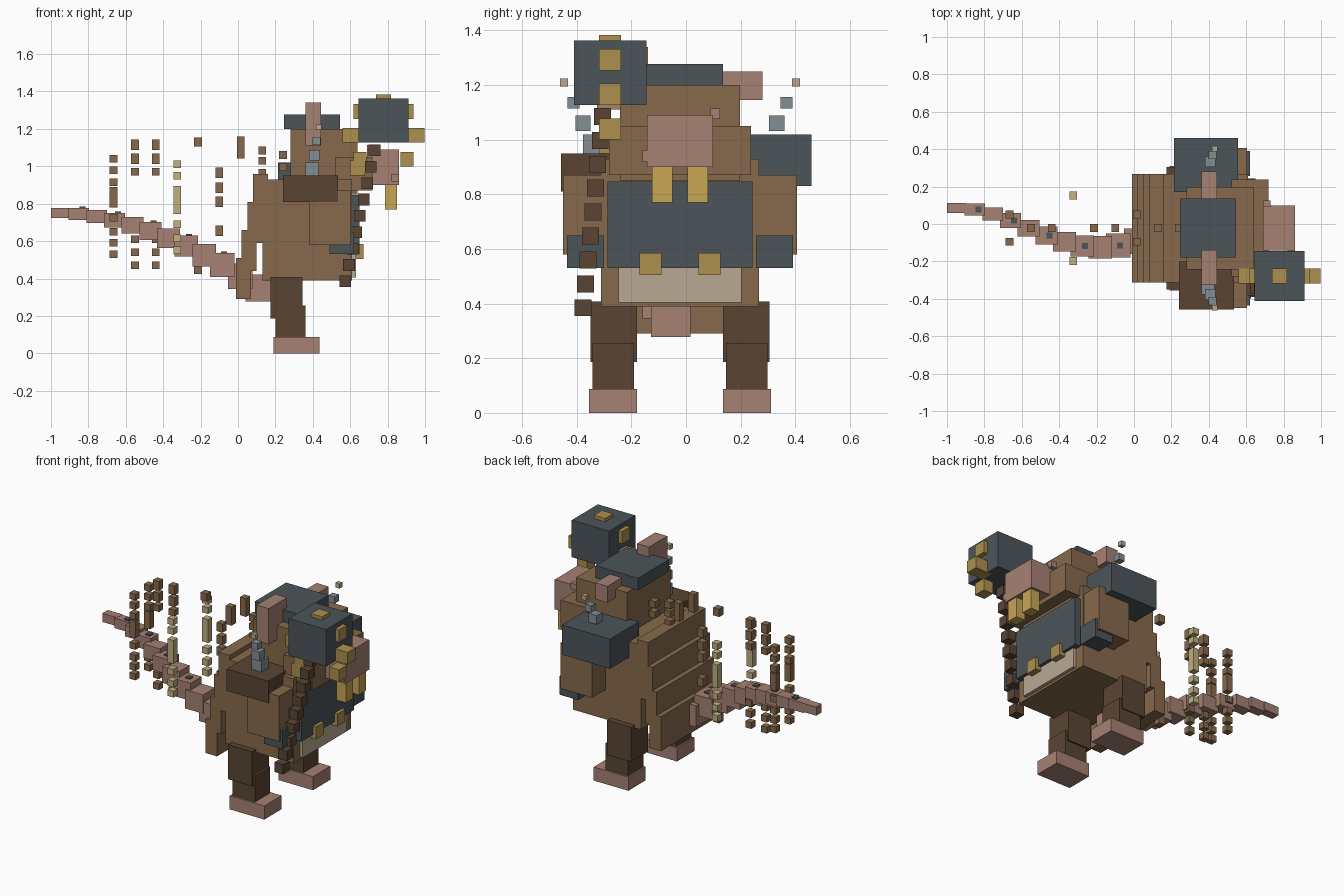
import bpy
import bmesh
from math import cos, pi
from mathutils import Matrix, Vector

if "Cube" in bpy.data.objects:
    bpy.data.objects.remove(bpy.data.objects["Cube"], do_unlink=True)

MIDDLE = -0.022  # the creature's plane of symmetry, y


def to_linear(channel):
    return ((channel / 255 + 0.055) / 1.055) ** 2.4


def material(name, hexcode):
    colour = (*[to_linear(channel) for channel in bytes.fromhex(hexcode)], 1)
    mat = bpy.data.materials.new(name)
    mat.use_nodes = True
    mat.diffuse_color = colour
    mat.node_tree.nodes["Principled BSDF"].inputs["Base Color"].default_value = colour
    return mat


fur = material("brown fur", "876a4c")
dark = material("dark leather", "5a4534")
skin = material("pink skin", "a68173")
slate = material("slate armour", "4c5559")
gold = material("old gold", "ae904f")
ivory = material("yellow ivory", "c8a655")
pale = material("pale belly", "baa993")
bone = material("khaki bone", "bfb180")
steel = material("grey steel", "848e93")


def box(name, mat, x, y, z):
    """A box filling the given ranges along the three axes."""
    low, high = Vector((x[0], y[0], z[0])), Vector((x[1], y[1], z[1]))
    placement = Matrix.Translation((low + high) / 2) @ Matrix.Diagonal((*(high - low), 1))
    bm = bmesh.new()
    bmesh.ops.create_cube(bm, size=1, matrix=placement)
    mesh = bpy.data.meshes.new(name)
    bm.to_mesh(mesh)
    bm.free()
    mesh.materials.append(mat)
    bpy.context.collection.objects.link(bpy.data.objects.new(name, mesh))


def span(centre, size):
    return (centre - size / 2, centre + size / 2)


def flip(y):
    return (2 * MIDDLE - y[1], 2 * MIDDLE - y[0])


def pair(name, mat, x, y, z):
    """The same box on the right and, mirrored, on the left."""
    box("right_" + name, mat, x, y, z)
    box("left_" + name, mat, x, flip(y), z)


# Torso, hump and the stepped plates of the back
torso_width = span(MIDDLE, 0.58)
box("torso", fur, x=(0.13, 0.61), y=torso_width, z=(0.39, 0.93))
box("hump", fur, x=(0.28, 0.64), y=span(MIDDLE, 0.44), z=(0.85, 1.2))
for step in range(4):
    back = -0.01 + 0.03 * step
    bottom = 0.29 + 0.15 * step
    box(f"back_plate_{step}", fur, x=(back, back + 0.08), y=torso_width,
        z=(bottom, bottom + 0.22))

# Head, snout, teeth, cap and ears
box("head", fur, x=(0.52, 0.72), y=span(MIDDLE, 0.52), z=(0.87, 1.05))
box("snout", skin, x=(0.69, 0.86), y=span(MIDDLE, 0.24), z=(0.9, 1.09))
box("snout_wart", skin, x=(0.82, 0.86), y=(-0.16, -0.12), z=(0.92, 0.96))
box("brow_wart", skin, x=(0.69, 0.73), y=(0.09, 0.125), z=(1.075, 1.115))
pair("tooth", ivory, x=(0.785, 0.85), y=(-0.125, -0.05), z=(0.77, 0.905))
box("cap", slate, x=(0.245, 0.545), y=span(MIDDLE, 0.315), z=(1.2, 1.277))
box("right_ear", skin, x=(0.36, 0.445), y=(-0.325, -0.14), z=(1.11, 1.34))
box("left_ear", skin, x=(0.36, 0.445), y=(0.135, 0.28), z=(1.145, 1.25))

# Chest armour and belly
box("chest_plate", slate, x=(0.58, 0.65), y=span(MIDDLE, 0.53), z=(0.53, 0.847))
box("belly_patch", pale, x=(0.59, 0.63), y=span(MIDDLE, 0.45), z=(0.405, 0.535))
pair("buckle", gold, x=(0.63, 0.67), y=(-0.17, -0.09), z=(0.505, 0.585))

# Arms and shoulder pads
pair("arm", fur, x=(0.38, 0.605), y=(-0.45, -0.3), z=(0.58, 0.87))
pair("bracer", slate, x=(0.49, 0.62), y=(-0.435, -0.3), z=(0.53, 0.65))
box("right_shoulder", dark, x=(0.24, 0.535), y=(-0.457, -0.2), z=(0.81, 0.95))
box("left_shoulder", slate, x=(0.215, 0.555), y=(0.17, 0.46), z=(0.83, 1.02))

# Shoulder spikes that shrink as they lean outward
for i in range(4):
    size = 0.07 - 0.0135 * i
    pair(f"spike_{i}", pale if i == 3 else steel, x=span(0.395 + 0.012 * i, size),
         y=span(-0.342 - 0.035 * i, size), z=span(0.985 + 0.075 * i, size))

# Legs
pair("thigh", dark, x=(0.175, 0.345), y=(-0.35, -0.18), z=(0.187, 0.408))
pair("shin", dark, x=(0.2, 0.36), y=(-0.343, -0.19), z=(0.08, 0.255))
pair("foot", skin, x=(0.19, 0.435), y=(-0.355, -0.18), z=(0, 0.087))

# Lantern with gold fittings, alike in front and behind
lantern_x = 0.778
fitting_width = span(-0.278, 0.08)
box("lantern", slate, x=span(lantern_x, 0.265), y=span(-0.278, 0.265), z=(1.127, 1.363))
box("lantern_cap", gold, x=span(lantern_x, 0.08), y=fitting_width, z=(1.35, 1.384))
for side, sign in (("front", 1), ("rear", -1)):
    def out(near, far):
        return sorted((lantern_x + sign * near, lantern_x + sign * far))
    box(side + "_lantern_plate", gold, x=out(0.1, 0.16), y=fitting_width, z=(1.253, 1.333))
    box(side + "_lantern_arm", gold, x=out(0.1, 0.22), y=fitting_width, z=(1.127, 1.205))
    box(side + "_lantern_foot", gold, x=out(0.09, 0.16), y=fitting_width, z=(1, 1.077))
box("lantern_grip", gold, x=(0.6, 0.68), y=fitting_width, z=(0.95, 1.03))

# Hanging strap of links below the lantern
for i in range(9):
    box(f"strap_link_{i}", dark, x=span(0.73 - 0.0195 * i, 0.062),
        y=span(-0.305 - 0.009 * i, 0.062), z=span(1.085 - 0.0875 * i, 0.062))

# Tail sweeping from its raised tip to the thick base, studded on every other segment
segments = 12
for i in range(segments):
    t = i / (segments - 1)
    size = 0.055 + 0.09 * t
    start = -1 + 1.04 * t
    y = -0.02 + 0.105 * cos(pi * t / 0.72)
    z = 0.75 - 0.4 * t ** 1.8
    box(f"tail_{i}", skin, x=(start, start + 0.105 + 0.03 * t), y=span(y, size), z=span(z, size))
    if i % 2 and i < 10:
        box(f"tail_stud_{i}", slate, x=span(start + 0.075, 0.032), y=span(y, 0.032),
            z=span(z + size / 2, 0.016))


def column(name, mat, x, spread, blocks, height):
    """Floating blocks of one height, in one row or in two rows either side of the middle."""
    for row in {-spread, spread}:
        for i, z in enumerate(blocks):
            box(f"{name}_{row}_{i}", mat, x=span(x, 0.042), y=span(MIDDLE + row, 0.042),
                z=span(z, height))


# Floating columns behind the back
column("tip_column", fur, -0.665, 0.073, [1.04, 0.98, 0.915, 0.725, 0.65, 0.59, 0.53], height=0.04)
column("tip_column_post", fur, -0.665, 0.073, [0.835], height=0.11)
for label, x in (("outer", -0.55), ("inner", -0.44)):
    column(label + "_column", fur, x, 0, [1.115, 1.04], height=0.058)
    column(label + "_column_low", fur, x, 0, [0.97, 0.61, 0.54, 0.47], height=0.04)
column("bone_column", bone, -0.325, 0.175, [1.01, 0.95, 0.69, 0.615, 0.55], height=0.04)
column("bone_column_post", bone, -0.325, 0.175, [0.82], height=0.15)
column("single_column", fur, -0.213, 0, [1.13, 0.45], height=0.05)
column("middle_column", fur, -0.1, 0, [0.965, 0.885, 0.81, 0.655], height=0.055)
column("post_column", fur, 0.015, 0.073, [1.1], height=0.117)
column("near_column", fur, 0.13, 0, [1.085, 1.03, 0.965], height=0.042)
column("nearest_column", fur, 0.24, 0, [1.06, 0.995], height=0.042)
